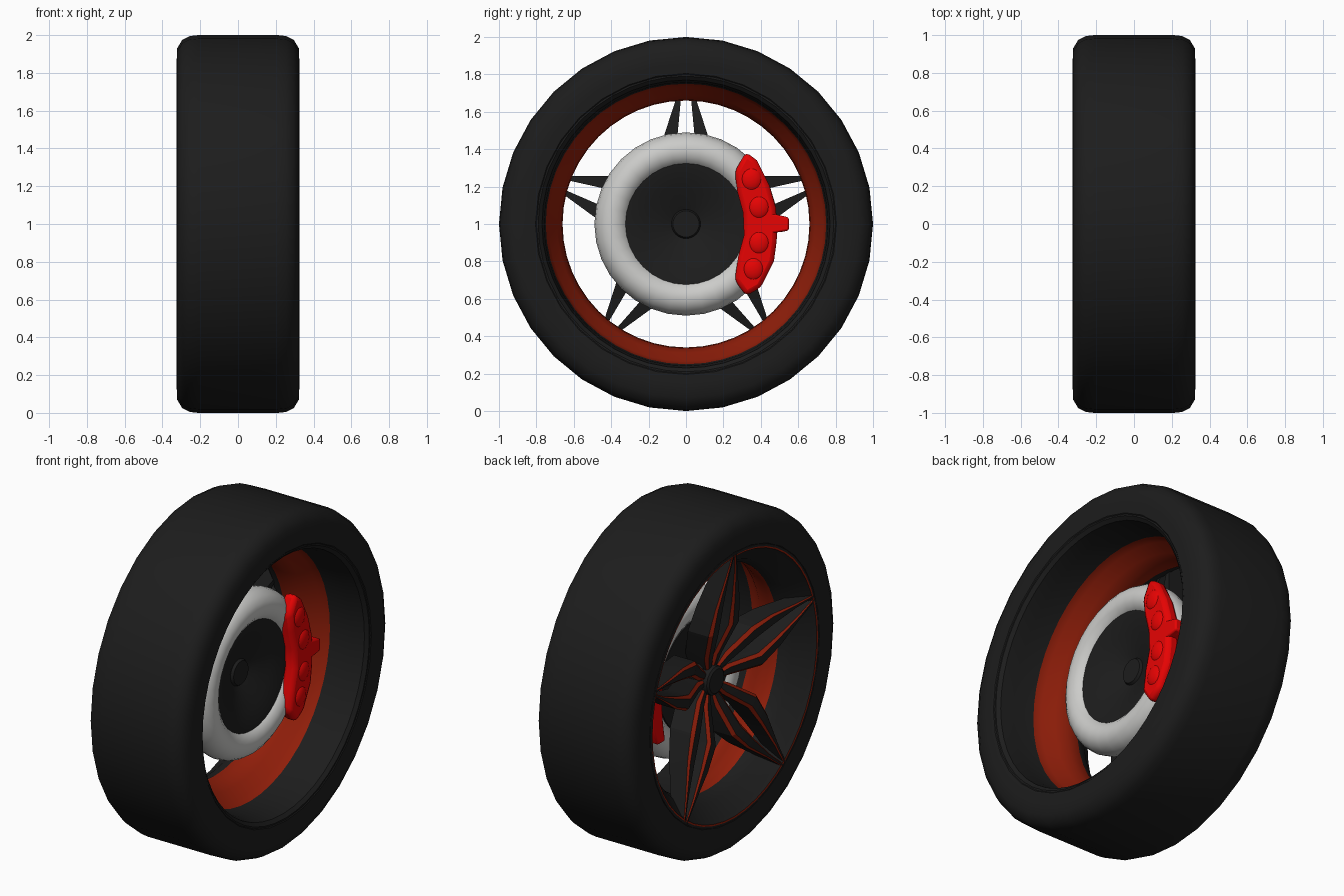
import bpy, bmesh, math

if "Cube" in bpy.data.objects:
    bpy.data.objects.remove(bpy.data.objects["Cube"])

def material(name, rgb):
    m = bpy.data.materials.new(name)
    m.diffuse_color = (*rgb, 1)
    m.use_nodes = True
    m.node_tree.nodes["Principled BSDF"].inputs["Base Color"].default_value = m.diffuse_color
    return m

BLACK = material("rubber_black", (0.012, 0.012, 0.012))
RUST = material("rust_red", (0.28, 0.013, 0.003))
GREY = material("disc_grey", (0.60, 0.60, 0.585))
RED = material("caliper_red", (0.80, 0.001, 0.001))

def finish(name, bm, mats, angle=35):
    bmesh.ops.recalc_face_normals(bm, faces=bm.faces[:])
    me = bpy.data.meshes.new(name)
    bm.to_mesh(me)
    bm.free()
    for m in mats:
        me.materials.append(m)
    ob = bpy.data.objects.new(name, me)
    bpy.context.collection.objects.link(ob)
    bpy.ops.object.select_all(action='DESELECT')
    ob.select_set(True)
    bpy.context.view_layer.objects.active = ob
    bpy.ops.object.shade_smooth_by_angle(angle=math.radians(angle))
    return ob

def revolve(name, profile, mats, segs=32, closed=True, rule=None, angle=35):
    """Spin an (x, radius) profile around the wheel axle; radius 0 makes a pole."""
    bm = bmesh.new()
    rings = []
    for x, r in profile:
        if r == 0:
            rings.append([bm.verts.new((x, 0, 1))] * segs)
        else:
            rings.append([bm.verts.new((x, r * math.sin(k * math.tau / segs),
                                        1 + r * math.cos(k * math.tau / segs)))
                          for k in range(segs)])
    n = len(profile)
    for i in range(n if closed else n - 1):
        a, b = rings[i], rings[(i + 1) % n]
        for k in range(segs):
            j = (k + 1) % segs
            vs = list(dict.fromkeys((a[k], a[j], b[j], b[k])))
            if len(vs) > 2:
                f = bm.faces.new(vs)
                f.material_index = rule(i) if rule else 0
    return finish(name, bm, mats, angle)

# Tyre: flat tread, rounded shoulders, closed inside
half = [(0.21, 1.0), (0.255, 0.995), (0.295, 0.975), (0.322, 0.93), (0.325, 0.86),
        (0.322, 0.805), (0.31, 0.79)]
revolve("tyre", [(-x, r) for x, r in reversed(half)] + half, [BLACK])

# Rim: black lips, rust barrel in the middle and a thin rust pinstripe
rim = [(0.318, 0.80), (0.318, 0.79), (0.30, 0.77), (0.22, 0.758), (0.085, 0.75),
       (0.04, 0.735), (-0.02, 0.69), (-0.08, 0.665), (-0.15, 0.66),
       (-0.22, 0.69), (-0.30, 0.765), (-0.323, 0.778), (-0.325, 0.787),
       (-0.322, 0.80)]
revolve("rim", rim, [BLACK, RUST], segs=48,
        rule=lambda i: 1 if 4 <= i <= 7 or i == 11 else 0)

# Five forked spokes: each leg is a lofted bar with rust chamfers
# stations: radius, inner offset, outer offset, front x, back x, chamfer
LEG = [(0.05, 0.000, 0.035, -0.170, -0.05, 0.008),
       (0.15, 0.004, 0.080, -0.195, -0.05, 0.018),
       (0.33, 0.050, 0.140, -0.265, -0.11, 0.018),
       (0.48, 0.045, 0.115, -0.285, -0.15, 0.012),
       (0.66, 0.028, 0.056, -0.308, -0.20, 0.007),
       (0.790, 0.003, 0.020, -0.326, -0.25, 0.004)]
bm = bmesh.new()
for s in range(5):
    a = s * math.tau / 5
    for side in (-1, 1):
        rings = []
        for r, inn, out, xf, xb, c in LEG:
            section = [(xb, inn), (xf + c, inn), (xf, inn + c),
                       (xf, out - c), (xf + c, out), (xb, out)]
            rings.append([bm.verts.new((x, r * math.sin(a) + side * o * math.cos(a),
                                        1 + r * math.cos(a) - side * o * math.sin(a)))
                          for x, o in section])
        for p, q in zip(rings, rings[1:]):
            for k in range(6):
                j = (k + 1) % 6
                f = bm.faces.new((p[k], p[j], q[j], q[k]))
                f.material_index = 1 if k in (1, 3) else 0
        bm.faces.new(rings[0])
        bm.faces.new(rings[-1])
finish("spokes", bm, [BLACK, RUST], 20)

# Hub and centre cap
revolve("hub", [(-0.15, 0), (-0.15, 0.10), (-0.13, 0.12), (-0.03, 0.14), (-0.03, 0)],
        [BLACK], closed=False)
revolve("centre_cap", [(-0.205, 0), (-0.205, 0.07), (-0.195, 0.083), (-0.12, 0.09),
                       (-0.12, 0)], [BLACK], segs=24, closed=False)

# Brake disc: fat rounded grey ring around a dished black bell
ring = [(0.025 + 0.105 * math.cos(t * math.tau / 16), 0.395 + 0.095 * math.sin(t * math.tau / 16))
        for t in range(16)]
revolve("brake_disc", ring, [GREY], angle=60)
revolve("brake_bell", [(0.02, 0), (0.02, 0.07), (0.005, 0.078), (0.025, 0.12),
                       (0.065, 0.22), (0.088, 0.29), (0.093, 0.325), (-0.055, 0.325),
                       (-0.055, 0)], [BLACK], closed=False)

# Brake caliper: outlines in the wheel plane, extruded along the axle
def plate(name, outline, x0, x1, bevel):
    bm = bmesh.new()
    lo = [bm.verts.new((x0, y, z)) for y, z in outline]
    hi = [bm.verts.new((x1, y, z)) for y, z in outline]
    bm.faces.new(lo)
    bm.faces.new(hi)
    for k in range(len(lo)):
        j = (k + 1) % len(lo)
        bm.faces.new((lo[k], lo[j], hi[j], hi[k]))
    ob = finish(name, bm, [RED])
    m = ob.modifiers.new("rounded_edges", 'BEVEL')
    m.width, m.segments = bevel, 2
    return ob

body = [(0.32, 1.385), (0.38, 1.34), (0.445, 1.21), (0.48, 1.09), (0.487, 1.0),
        (0.485, 0.91), (0.47, 0.80), (0.40, 0.66), (0.32, 0.615), (0.26, 0.70),
        (0.28, 0.83), (0.31, 0.94), (0.305, 1.06), (0.275, 1.17), (0.26, 1.28)]
plate("caliper_inner_half", body, 0.085, 0.165, 0.025)
plate("caliper_outer_half", [(0.38, 1.26), (0.42, 1.25), (0.47, 1.13), (0.485, 1.0),
                             (0.47, 0.87), (0.42, 0.75), (0.35, 0.75), (0.37, 0.87),
                             (0.38, 1.0), (0.37, 1.13)], -0.11, -0.06, 0.01)
plate("caliper_bridge", [(0.36, 1.08), (0.55, 1.035), (0.55, 0.965), (0.36, 0.935)],
      0.06, 0.165, 0.01)
plate("caliper_crossbar", [(0.495, 1.045), (0.55, 1.035), (0.55, 0.965), (0.495, 0.955)],
      -0.10, 0.14, 0.01)

# Piston bulges on the caliper
for i, (y, z) in enumerate([(0.35, 1.24), (0.39, 1.09), (0.39, 0.90), (0.36, 0.76)]):
    bm = bmesh.new()
    bmesh.ops.create_uvsphere(bm, u_segments=16, v_segments=10, radius=1)
    for v in bm.verts:
        v.co = (0.15 + v.co.x * 0.03, y + v.co.y * 0.06, z + v.co.z * 0.065)
    finish("caliper_piston_%d" % (i + 1), bm, [RED], 60)
